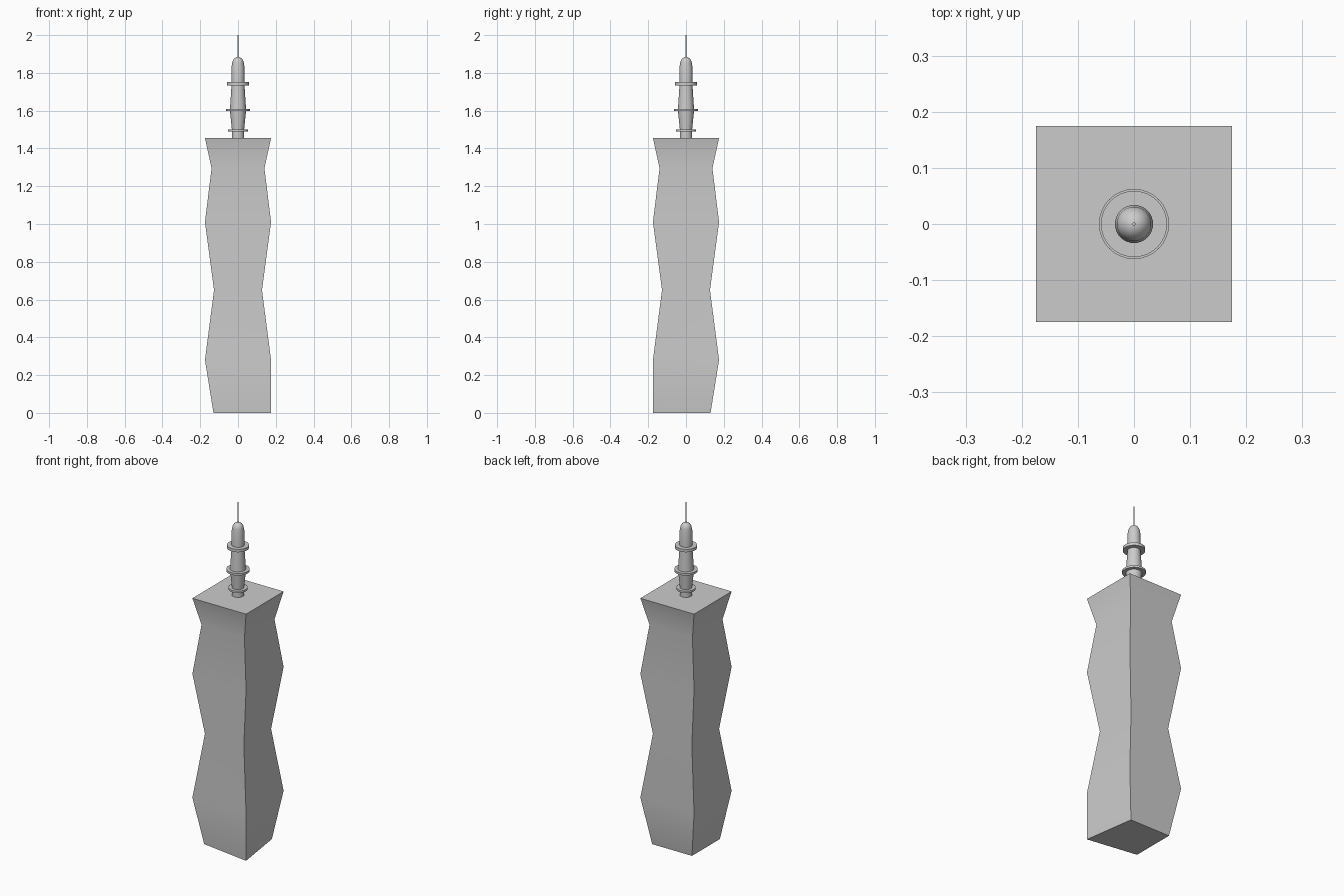
import bpy, bmesh, math

if "Cube" in bpy.data.objects:
    bpy.data.objects.remove(bpy.data.objects["Cube"])


def finish(name, bm):
    bmesh.ops.recalc_face_normals(bm, faces=bm.faces)
    me = bpy.data.meshes.new(name)
    bm.to_mesh(me)
    bm.free()
    ob = bpy.data.objects.new(name, me)
    bpy.context.collection.objects.link(ob)
    bpy.ops.object.select_all(action='DESELECT')
    ob.select_set(True)
    bpy.context.view_layer.objects.active = ob
    bpy.ops.object.shade_smooth_by_angle(angle=math.radians(35))
    return ob


def loft(name, rings):
    """Skin a stack of equal-length vertex rings and cap both ends."""
    bm = bmesh.new()
    vs = [[bm.verts.new(p) for p in r] for r in rings]
    n = len(vs[0])
    for a, b in zip(vs, vs[1:]):
        for i in range(n):
            j = (i + 1) % n
            bm.faces.new((a[i], a[j], b[j], b[i]))
    bm.faces.new(vs[0][::-1])
    bm.faces.new(vs[-1])
    return finish(name, bm)


def turned(name, profile, n=32):
    """Round part from (radius, height) pairs."""
    return loft(name, [[(r * math.cos(2 * math.pi * i / n),
                         r * math.sin(2 * math.pi * i / n), z)
                        for i in range(n)] for r, z in profile])


# Square tower shaft that bulges and pinches
shaft = [(0.13, 0), (0.175, 0.28), (0.127, 0.65), (0.175, 1.01),
         (0.14, 1.295), (0.175, 1.455)]
rings = [[(-h, -h, z), (h, -h, z), (h, h, z), (-h, h, z)] for h, z in shaft]
rings[0][1] = (0.175, -0.175, 0)  # front right foot corner stays wide
loft("tower_shaft", rings)

# Spire segments
turned("spire_neck", [(0.033, 1.45), (0.033, 1.495)])
turned("spire_lower", [(0.032, 1.495), (0.043, 1.603)])
turned("spire_middle", [(0.043, 1.603), (0.034, 1.74)])
dome = [(0.031 * math.cos(a), 1.848 + 0.036 * math.sin(a))
        for a in [math.radians(88 * k / 8) for k in range(9)]]
turned("spire_cap", [(0.034, 1.74), (0.034, 1.835)] + dome)

# Collar discs
for name, r, z, t in [("lower_collar", 0.052, 1.496, 0.011),
                      ("middle_collar", 0.0625, 1.604, 0.012),
                      ("upper_collar", 0.059, 1.742, 0.017)]:
    turned(name, [(r, z - t / 2), (r, z + t / 2)])

# Thin mast
turned("mast", [(0.003, 1.87), (0.003, 2.0)], 12)
